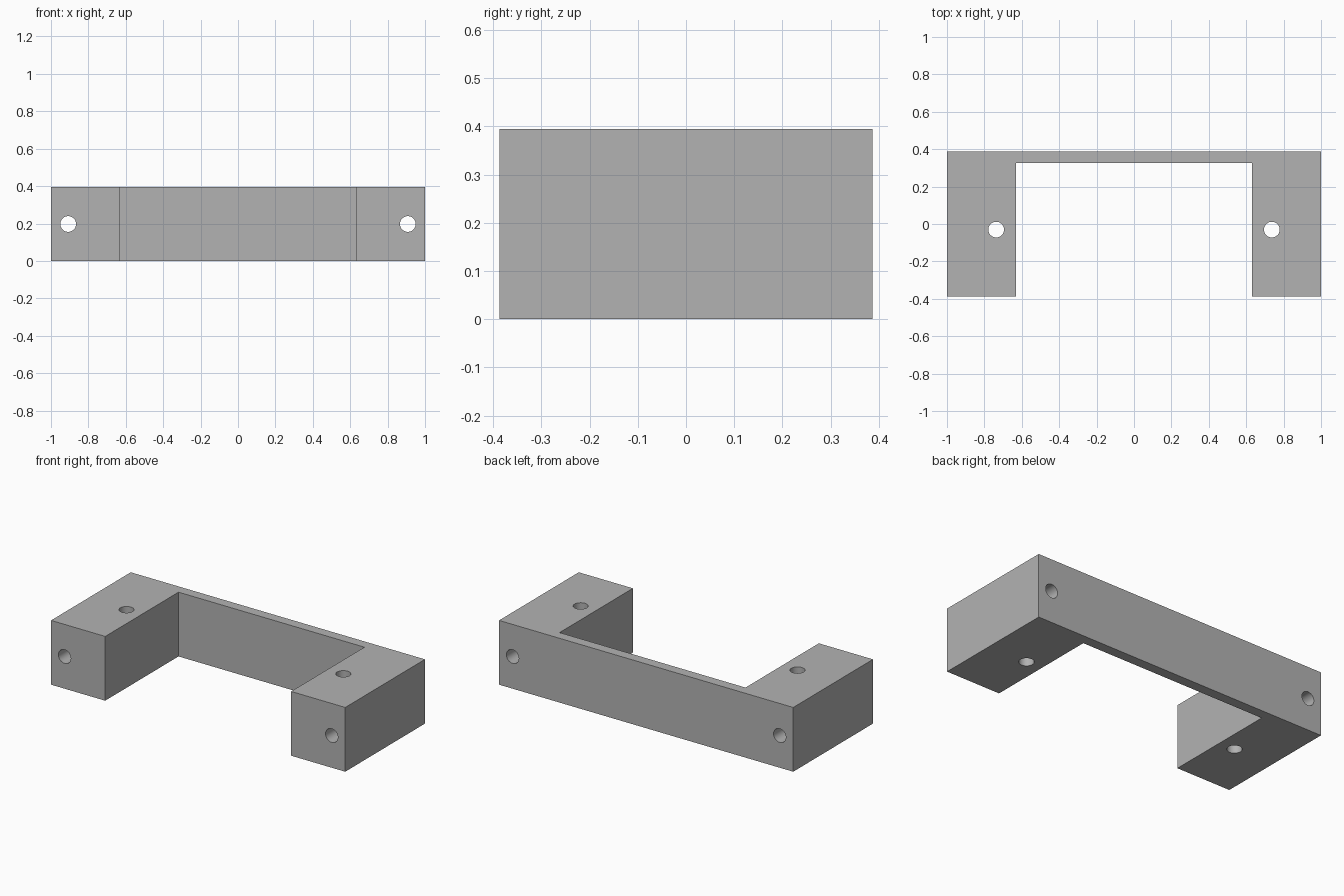
import bpy
import bmesh
import math

HEIGHT = 0.395
HALF_X, HALF_Y = 1.0, 0.387
INNER_X, INNER_Y = 0.632, 0.325
HOLE_RADIUS = 0.042

cube = bpy.data.objects.get("Cube")
if cube:
    bpy.data.objects.remove(cube, do_unlink=True)

# Plain grey material
grey = bpy.data.materials.new("plain grey")
grey.use_nodes = True
colour = (0.45, 0.45, 0.45, 1.0)
grey.diffuse_color = colour
grey.node_tree.nodes["Principled BSDF"].inputs["Base Color"].default_value = colour

# U-shaped bracket: plan outline extruded upwards
half = [(HALF_X, HALF_Y), (HALF_X, -HALF_Y), (INNER_X, -HALF_Y), (INNER_X, INNER_Y)]
outline = half + [(-x, y) for x, y in reversed(half)]
bm = bmesh.new()
base = bm.faces.new([bm.verts.new((x, y, 0)) for x, y in outline])
top = bmesh.ops.extrude_face_region(bm, geom=[base])["geom"]
bmesh.ops.translate(bm, vec=(0, 0, HEIGHT),
                    verts=[v for v in top if isinstance(v, bmesh.types.BMVert)])
bmesh.ops.recalc_face_normals(bm, faces=bm.faces)
mesh = bpy.data.meshes.new("bracket")
bm.to_mesh(mesh)
bm.free()
mesh.materials.append(grey)
bracket = bpy.data.objects.new("bracket", mesh)
bpy.context.collection.objects.link(bracket)


def drill(name, location, rotation=(0, 0, 0)):
    """Cut a round through hole into the bracket."""
    bpy.ops.mesh.primitive_cylinder_add(vertices=48, radius=HOLE_RADIUS, depth=2,
                                        location=location, rotation=rotation)
    cutter = bpy.context.object
    cutter.name = name
    cutter.hide_render = True
    cutter.data.materials.append(grey)
    bpy.context.view_layer.objects.active = bracket
    cut = bracket.modifiers.new(name, "BOOLEAN")
    cut.operation = "DIFFERENCE"
    cut.solver = "EXACT"
    cut.object = cutter
    bpy.ops.object.modifier_apply(modifier=cut.name)
    bpy.data.objects.remove(cutter, do_unlink=True)


# One vertical and one lengthwise bolt hole in each leg
for side, s in (("left", 1), ("right", -1)):
    drill(side + "_vertical_hole", (s * 0.737, -0.03, HEIGHT / 2))
    drill(side + "_lengthwise_hole", (s * 0.908, 0, HEIGHT / 2), (math.pi / 2, 0, 0))

# Smooth hole walls, crisp block edges
bpy.ops.object.select_all(action="DESELECT")
bracket.select_set(True)
bpy.context.view_layer.objects.active = bracket
bpy.ops.object.shade_smooth_by_angle(angle=math.radians(30))
